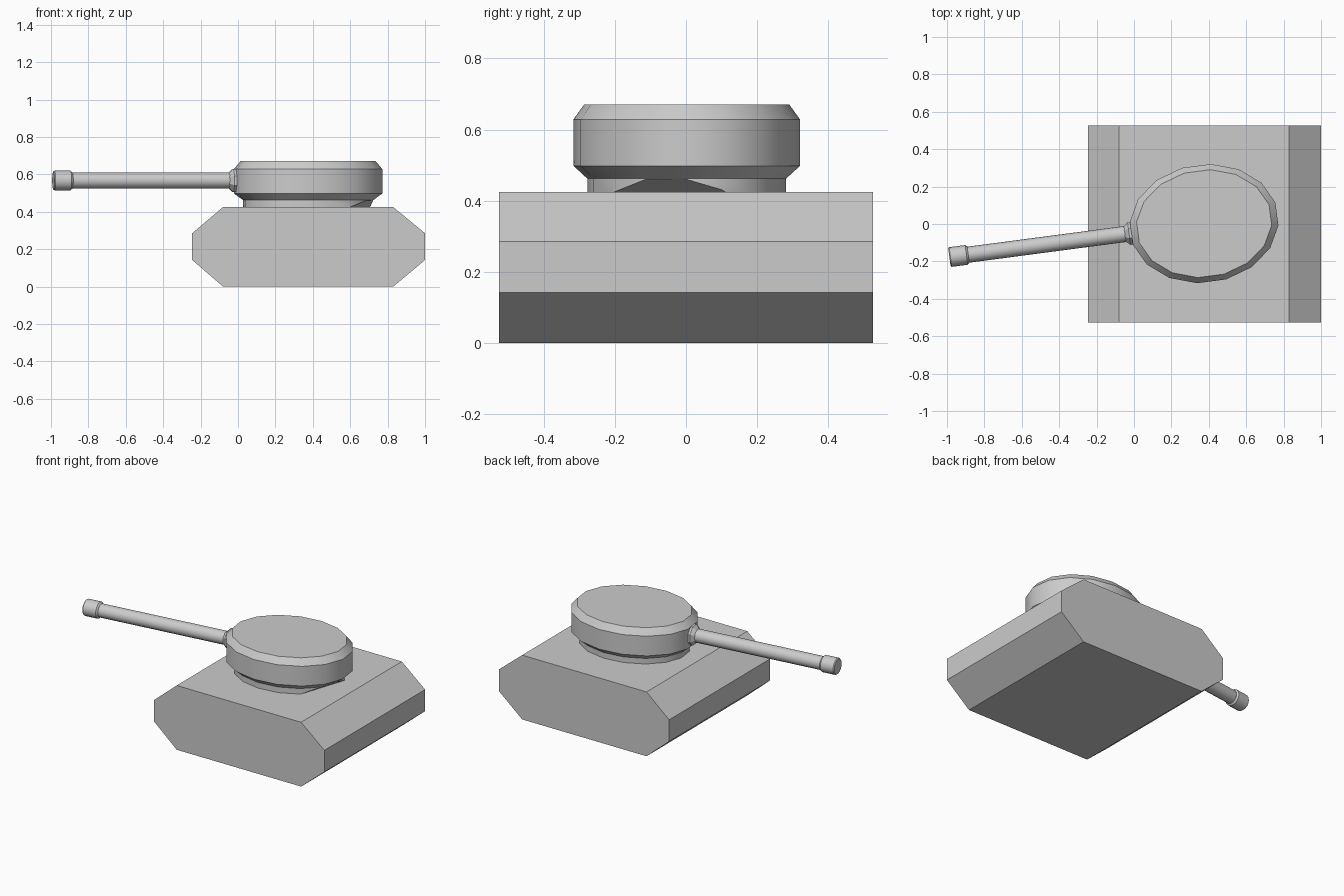
import bpy, bmesh, math
from mathutils import Matrix, Vector

if "Cube" in bpy.data.objects:
    bpy.data.objects.remove(bpy.data.objects["Cube"])

ANGLE = math.radians(7.5)
TURRET = Matrix.Translation((0.375, 0.002, 0)) @ Matrix.Rotation(ANGLE, 4, 'Z')


def loft(bm, rings):
    """Skin a list of vertex rings and cap both ends."""
    loops = [[bm.verts.new(p) for p in ring] for ring in rings]
    n = len(loops[0])
    for lo, hi in zip(loops, loops[1:]):
        for i in range(n):
            j = (i + 1) % n
            bm.faces.new((lo[i], lo[j], hi[j], hi[i]))
    bm.faces.new(loops[0][::-1])
    bm.faces.new(loops[-1])
    bmesh.ops.recalc_face_normals(bm, faces=bm.faces)


def finish(name, bm, smooth=True):
    mesh = bpy.data.meshes.new(name)
    bm.to_mesh(mesh)
    bm.free()
    obj = bpy.data.objects.new(name, mesh)
    bpy.context.collection.objects.link(obj)
    if smooth:
        bpy.ops.object.select_all(action='DESELECT')
        obj.select_set(True)
        bpy.context.view_layer.objects.active = obj
        bpy.ops.object.shade_smooth_by_angle(angle=math.radians(30))
    return obj


def circle(n, offset=0.0):
    return [2 * math.pi * (i + offset) / n for i in range(n)]


def tube(name, stations, sides, offset=0.0):
    """Round part along the turret's forward axis: (distance, radius)."""
    bm = bmesh.new()
    loft(bm, [[(-d, r * math.cos(t), 0.567 + r * math.sin(t))
               for t in circle(sides, offset)] for d, r in stations])
    bm.transform(TURRET)
    return finish(name, bm)


# Hull: octagonal side profile extruded across the width
profile = [(-0.08, 0), (0.83, 0), (1, 0.142), (1, 0.285),
           (0.83, 0.425), (-0.08, 0.425), (-0.245, 0.285), (-0.245, 0.142)]
bm = bmesh.new()
loft(bm, [[(x, y, z) for x, z in profile] for y in (-0.526, 0.526)])
finish("hull", bm, smooth=False)


# Turret: stacked 16-sided ovals
def oval_part(name, rings, cut=False):
    bm = bmesh.new()
    loft(bm, [[(a * math.cos(t), b * math.sin(t), z)
               for t in circle(16, 0.5)] for a, b, z in rings])
    bm.transform(TURRET)
    if cut:
        # sloped undercut at the rear of the turret ring
        res = bmesh.ops.bisect_plane(
            bm, geom=bm.verts[:] + bm.edges[:] + bm.faces[:],
            plane_co=(0.72, -0.02, 0.463),
            plane_no=Vector((0.036, -0.012, -0.057)).normalized(),
            clear_outer=True)
        edges = [e for e in res['geom_cut'] if isinstance(e, bmesh.types.BMEdge)]
        bmesh.ops.holes_fill(bm, edges=edges)
        bmesh.ops.recalc_face_normals(bm, faces=bm.faces)
    return finish(name, bm)


oval_part("turret_ring", [(0.351, 0.278, 0.42), (0.351, 0.278, 0.463)], cut=True)
oval_part("turret", [(0.351, 0.278, 0.462), (0.4, 0.317, 0.498),
                     (0.4, 0.317, 0.628), (0.364, 0.287, 0.67)])

# Gun mantlet, barrel and muzzle
tube("gun_mantlet", [(0.37, 0.068), (0.405, 0.066), (0.43, 0.042)], 8, 0.5)
tube("gun_barrel", [(0.36, 0.043), (1.29, 0.043)], 16)
tube("muzzle", [(1.272, 0.044), (1.282, 0.053), (1.368, 0.053), (1.374, 0.048)], 16)
